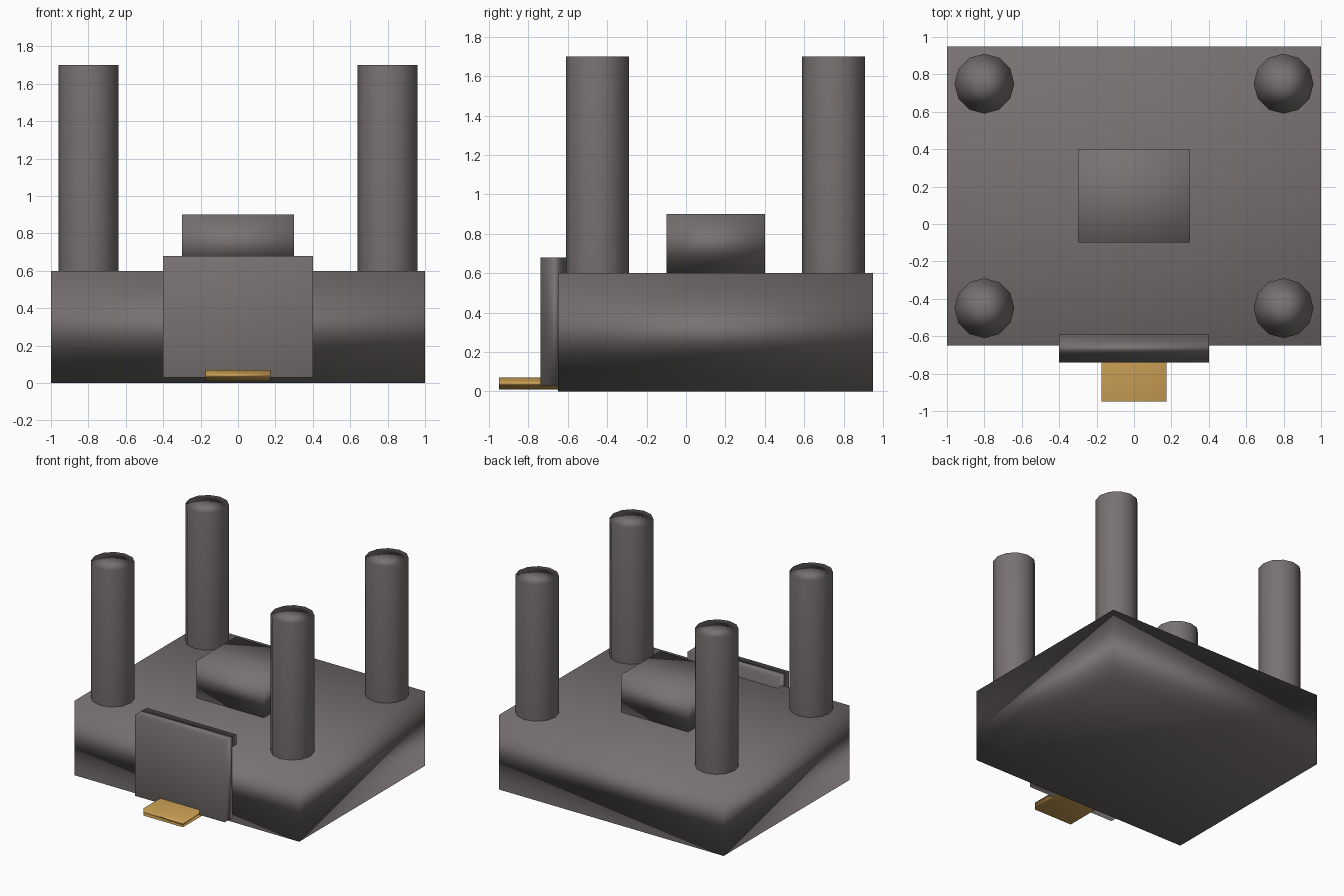
import bpy
import bmesh
from mathutils import Matrix, Vector

default = bpy.data.objects.get("Cube")
if default:
    bpy.data.objects.remove(default, do_unlink=True)


def make_material(name, rgb):
    mat = bpy.data.materials.new(name)
    mat.use_nodes = True
    color = (*rgb, 1)
    mat.diffuse_color = color
    mat.node_tree.nodes["Principled BSDF"].inputs["Base Color"].default_value = color
    return mat


stone = make_material("warm grey stone", (0.19, 0.165, 0.165))
gold = make_material("gold", (0.60, 0.35, 0.09))


def finish(name, bm, mat):
    """Turn a bmesh into a smooth object with area weighted normals."""
    bmesh.ops.recalc_face_normals(bm, faces=bm.faces)
    for face in bm.faces:
        face.smooth = True
    mesh = bpy.data.meshes.new(name)
    bm.to_mesh(mesh)
    bm.free()
    mesh.materials.append(mat)
    obj = bpy.data.objects.new(name, mesh)
    bpy.context.collection.objects.link(obj)
    weighted = obj.modifiers.new("Area normals", "WEIGHTED_NORMAL")
    weighted.mode = "FACE_AREA"
    return obj


def box(name, low, high, mat):
    low, high = Vector(low), Vector(high)
    bm = bmesh.new()
    placing = Matrix.Translation((low + high) / 2) @ Matrix.Diagonal((*(high - low), 1))
    bmesh.ops.create_cube(bm, size=1, matrix=placing)
    return finish(name, bm, mat)


def pillar(name, x, y, bottom, top, radius):
    bm = bmesh.new()
    bmesh.ops.create_cone(bm, cap_ends=True, cap_tris=True, segments=12,
                          radius1=radius, radius2=radius, depth=top - bottom,
                          matrix=Matrix.Translation((x, y, (bottom + top) / 2)))
    return finish(name, bm, stone)


# Main block and the raised block on its roof
box("base_block", (-1, -0.65, 0), (1, 0.95, 0.6), stone)
box("roof_block", (-0.3, -0.1, 0.6), (0.3, 0.4, 0.9), stone)

# Door slab and the step in front of it
box("front_slab", (-0.4, -0.74, 0.03), (0.4, -0.59, 0.68), stone)
box("front_step", (-0.175, -0.95, 0.01), (0.175, -0.55, 0.07), gold)

# Corner pillars
for side, x in (("right", -0.8), ("left", 0.8)):
    for end, y in (("front", -0.45), ("back", 0.75)):
        pillar(f"{end}_{side}_pillar", x, y, 0.6, 1.7, 0.16)
